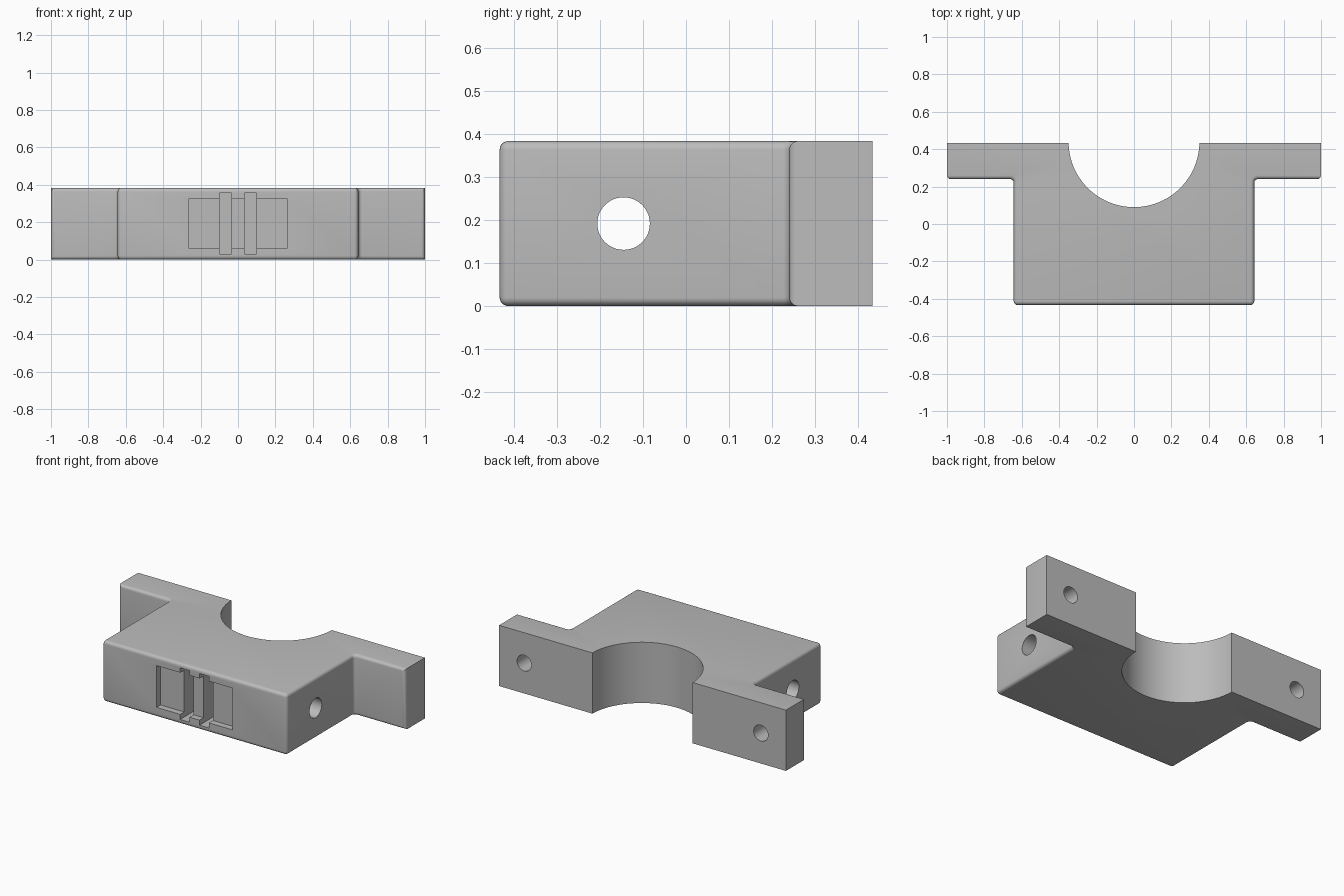
import bpy, bmesh, math
from mathutils import Vector

cube = bpy.data.objects.get("Cube")
if cube:
    bpy.data.objects.remove(cube, do_unlink=True)

HEIGHT, BACK, FRONT = 0.383, 0.433, -0.433
BLOCK_X, EAR_X, EAR_Y = 0.643, 1.0, 0.24
ROUND = 0.02
MID_Z = HEIGHT / 2

grey = bpy.data.materials.new("plain grey")
grey.use_nodes = True
colour = (0.5, 0.5, 0.5, 1)
grey.diffuse_color = colour
grey.node_tree.nodes["Principled BSDF"].inputs["Base Color"].default_value = colour


def finish(bm, name):
    bmesh.ops.recalc_face_normals(bm, faces=bm.faces)
    mesh = bpy.data.meshes.new(name)
    bm.to_mesh(mesh)
    bm.free()
    mesh.materials.append(grey)
    obj = bpy.data.objects.new(name, mesh)
    bpy.context.collection.objects.link(obj)
    return obj


def box_cutter(name, x0, x1, y0, y1, z0, z1):
    bm = bmesh.new()
    bmesh.ops.create_cube(bm, size=1)
    for v in bm.verts:
        v.co = Vector((x1 if v.co.x > 0 else x0,
                       y1 if v.co.y > 0 else y0,
                       z1 if v.co.z > 0 else z0))
    return finish(bm, name)


def round_cutter(name, centre, axis, radius, length, sides=48):
    bm = bmesh.new()
    bmesh.ops.create_cone(bm, cap_ends=True, segments=sides,
                          radius1=radius, radius2=radius, depth=length)
    turn = Vector((0, 0, 1)).rotation_difference(Vector(axis)).to_matrix()
    for v in bm.verts:
        v.co = turn @ v.co + Vector(centre)
    return finish(bm, name)


# T-shaped outline, with filleted inner corners
half = [(BLOCK_X, FRONT)]
for i in range(6):
    a = math.pi - i / 5 * math.pi / 2
    half.append((BLOCK_X + ROUND * (1 + math.cos(a)),
                 EAR_Y - ROUND + ROUND * math.sin(a)))
half += [(EAR_X, EAR_Y), (EAR_X, BACK)]
outline = half + [(-x, y) for x, y in reversed(half)]

bm = bmesh.new()
base = bm.faces.new([bm.verts.new((x, y, 0)) for x, y in outline])
grown = bmesh.ops.extrude_face_region(bm, geom=[base])
for v in grown["geom"]:
    if isinstance(v, bmesh.types.BMVert):
        v.co.z = HEIGHT
bmesh.ops.recalc_face_normals(bm, faces=bm.faces)


# Round the front and side rims and the outer upright corners
def is_rounded(edge):
    a, b = (v.co for v in edge.verts)
    if max(a.y, b.y) > BACK - 0.01:
        return False
    if abs(a.z - b.z) < 0.001:
        return True
    return a.y < FRONT + 0.01 or abs(a.x) > EAR_X - 0.01


bmesh.ops.bevel(bm, geom=[e for e in bm.edges if is_rounded(e)], offset=ROUND,
                offset_type='OFFSET', segments=5, profile=0.5,
                affect='EDGES', clamp_overlap=False)
body = finish(bm, "bearing_block")

# Bearing seat and cross hole
cutters = [
    round_cutter("seat_cutter", (0, 0.44, MID_Z), (0, 1e-9, 1), 0.35, 1, 96),
    round_cutter("cross_hole_cutter", (0, -0.145, MID_Z), (1, 0, 0), 0.061, 3),
    box_cutter("recess_cutter", -0.265, 0.265, -0.6, FRONT + 0.04, 0.062, 0.325),
]
# Blind ear holes and deep front slots
for side, s in (("left", 1), ("right", -1)):
    cutters.append(round_cutter(side + "_ear_hole_cutter", (s * 0.825, BACK, MID_Z),
                                (0, 1, 0), 0.05, 0.28, 32))
    x0, x1 = sorted((s * 0.035, s * 0.1))
    cutters.append(box_cutter(side + "_slot_cutter", x0, x1,
                              -0.6, FRONT + 0.14, 0.03, 0.355))

bpy.ops.object.select_all(action='DESELECT')
bpy.context.view_layer.objects.active = body
body.select_set(True)
for cutter in cutters:
    cutter.hide_render = True
    mod = body.modifiers.new(cutter.name, 'BOOLEAN')
    mod.operation, mod.solver, mod.object = 'DIFFERENCE', 'EXACT', cutter
    bpy.ops.object.modifier_apply(modifier=mod.name)
    bpy.data.objects.remove(cutter, do_unlink=True)

bpy.ops.object.shade_smooth_by_angle(angle=math.radians(30))
